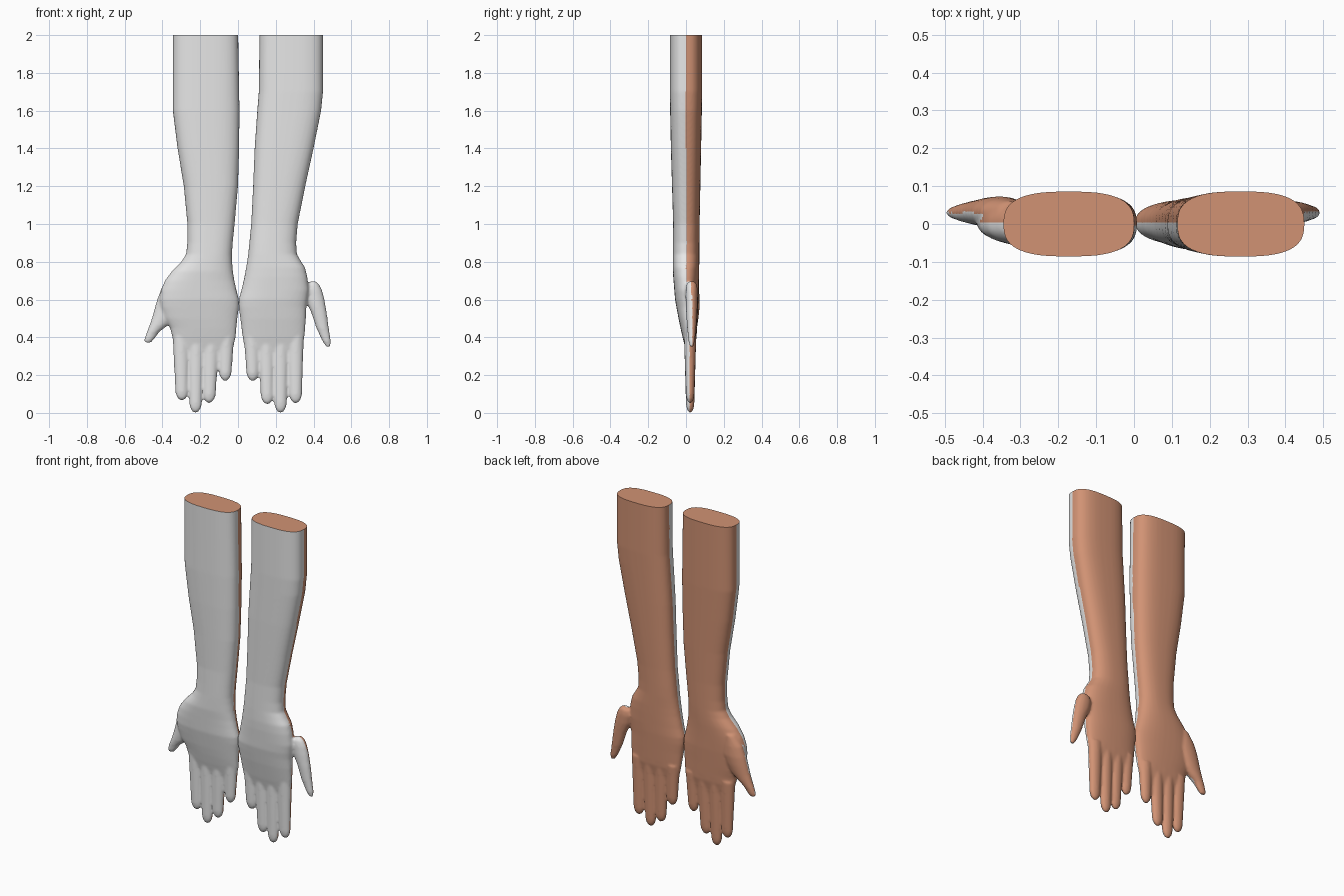
import bpy, bmesh, math

if "Cube" in bpy.data.objects:
    bpy.data.objects.remove(bpy.data.objects["Cube"])


def material(name, rgb):
    m = bpy.data.materials.new(name)
    m.use_nodes = True
    m.diffuse_color = (*rgb, 1)
    m.node_tree.nodes["Principled BSDF"].inputs["Base Color"].default_value = (*rgb, 1)
    return m


SKIN = material("warm tan", (0.64, 0.29, 0.175))
GREY = material("light grey", (0.80, 0.80, 0.80))
SIDES = 40


def depth(z):
    """Front and back y of the limb at height z."""
    keys = [(0.22, 0.01, 0.034), (0.32, 0.002, 0.042), (0.4, -0.018, 0.056), (0.48, -0.036, 0.06),
            (0.6, -0.058, 0.066), (0.75, -0.07, 0.07), (1, -0.068, 0.072),
            (1.4, -0.08, 0.08), (1.7, -0.086, 0.086), (2.1, -0.086, 0.086)]
    for (a, f0, b0), (b, f1, b1) in zip(keys, keys[1:]):
        if z <= b:
            t = max(0, (z - a) / (b - a))
            return f0 + (f1 - f0) * t, b0 + (b1 - b0) * t
    return keys[-1][1:]


def loft(bm, rows):
    """Closed skin over horizontal rounded sections (z, x0, x1, y centre, y radius, power)."""
    rings = []
    for z, x0, x1, yc, yr, power in rows:
        ring = []
        for i in range(SIDES):
            a = math.tau * i / SIDES
            c, s = math.cos(a), math.sin(a)
            x = math.copysign(abs(c) ** (2 / power), c)
            y = math.copysign(abs(s) ** (2 / power), s)
            ring.append(bm.verts.new(((x0 + x1) / 2 + x * (x1 - x0) / 2, yc + y * yr, z)))
        rings.append(ring)
    for r, q in zip(rings, rings[1:]):
        for i in range(SIDES):
            j = (i + 1) % SIDES
            bm.faces.new((r[i], r[j], q[j], q[i]))
    bm.faces.new(rings[0])
    bm.faces.new(rings[-1])


def limb(bm, outline):
    rows = []
    for z, x0, x1 in outline:
        f, b = depth(z)
        rows.append((z, x0, x1, (f + b) / 2, (b - f) / 2, 2.4 + 0.4 * min(1, max(0, z - 0.8))))
    loft(bm, rows)


def finger(bm, base_x, tip_x, tip_z, r):
    """Tapered finger with a rounded tip, rooted inside the palm."""
    rows = []
    top = 0.42
    for i in range(15):
        t = (i / 14) ** 2
        z = tip_z + (top - tip_z) * t
        w = r * (0.72 + 0.28 * t)
        d = z - tip_z
        cap = math.sqrt(max(0.01, 1 - (1 - min(1, d / 0.05)) ** 2))
        x = tip_x + (base_x - tip_x) * t
        rows.append((z, x - w * cap, x + w * cap, 0.022, (0.021 + 0.012 * t) * cap, 2))
    loft(bm, rows)


def thumb(bm, outline):
    loft(bm, [(z, x0, x1, 0.03, yr, 2) for z, x0, x1, yr in outline])


def finish(name, bm):
    """Fuse the parts into one soft skin, trim the top flat and colour front and back."""
    bmesh.ops.recalc_face_normals(bm, faces=bm.faces)
    mesh = bpy.data.meshes.new(name)
    bm.to_mesh(mesh)
    bm.free()
    ob = bpy.data.objects.new(name, mesh)
    bpy.context.collection.objects.link(ob)
    remesh = ob.modifiers.new("fuse", 'REMESH')
    remesh.mode = 'VOXEL'
    remesh.voxel_size = 0.0075
    soft = ob.modifiers.new("soften", 'SMOOTH')
    soft.factor, soft.iterations = 0.5, 5
    graph = bpy.context.evaluated_depsgraph_get()
    fused = bpy.data.meshes.new_from_object(ob.evaluated_get(graph))
    ob.modifiers.clear()
    fused.materials.clear()
    fused.materials.append(SKIN)
    fused.materials.append(GREY)

    bm = bmesh.new()
    bm.from_mesh(fused)
    cut = bmesh.ops.bisect_plane(bm, geom=bm.verts[:] + bm.edges[:] + bm.faces[:],
                                 plane_co=(0, 0, 2), plane_no=(0, 0, 1), clear_outer=True)
    rim = [e for e in cut["geom_cut"] if isinstance(e, bmesh.types.BMEdge)]
    bmesh.ops.contextual_create(bm, geom=rim)
    bmesh.ops.recalc_face_normals(bm, faces=bm.faces)
    bm.normal_update()
    for f in bm.faces:
        on_cap = f.calc_center_median().z > 1.9999
        f.material_index = 1 if f.normal.y < 0 and not on_cap else 0
    bm.to_mesh(fused)
    bm.free()
    ob.data = fused
    bpy.ops.object.select_all(action='DESELECT')
    ob.select_set(True)
    bpy.context.view_layer.objects.active = ob
    bpy.ops.object.shade_smooth_by_angle(angle=math.radians(50))


# Right arm: forearm and palm, thumb, four fingers
bm = bmesh.new()
limb(bm, [(2.06, -0.345, 0), (1.6, -0.345, 0.008), (1.4, -0.32, 0.006), (1.2, -0.287, 0),
          (1.0, -0.268, -0.018), (0.9, -0.268, -0.028), (0.84, -0.275, -0.032),
          (0.8, -0.30, -0.031), (0.75, -0.35, -0.027), (0.7, -0.387, -0.019),
          (0.65, -0.408, -0.008), (0.6, -0.415, 0.005), (0.56, -0.41, 0.005), (0.5, -0.39, -0.003),
          (0.45, -0.36, -0.008), (0.4, -0.348, -0.012), (0.32, -0.33, -0.03),
          (0.23, -0.31, -0.055)])
thumb(bm, [(0.72, -0.36, -0.29, 0.03), (0.66, -0.405, -0.28, 0.038), (0.6, -0.428, -0.28, 0.043),
           (0.55, -0.442, -0.30, 0.041), (0.5, -0.456, -0.33, 0.036), (0.46, -0.47, -0.375, 0.03),
           (0.43, -0.482, -0.415, 0.024), (0.39, -0.497, -0.444, 0.016),
           (0.372, -0.494, -0.46, 0.01)])
for spec in [(-0.302, -0.297, 0.065, 0.045), (-0.222, -0.225, 0.0, 0.044),
             (-0.142, -0.153, 0.052, 0.045), (-0.062, -0.068, 0.168, 0.043)]:
    finger(bm, *spec)
finish("right_arm", bm)

# Left arm: forearm and palm, thumb, four fingers
bm = bmesh.new()
limb(bm, [(2.06, 0.115, 0.45), (1.7, 0.11, 0.45), (1.6, 0.102, 0.44), (1.4, 0.088, 0.40),
          (1.2, 0.08, 0.356), (1.0, 0.07, 0.316), (0.9, 0.06, 0.308), (0.84, 0.054, 0.312),
          (0.8, 0.048, 0.335), (0.77, 0.043, 0.355), (0.72, 0.034, 0.367), (0.65, 0.018, 0.375),
          (0.6, 0.003, 0.368), (0.56, 0.003, 0.362), (0.5, 0.012, 0.36), (0.4, 0.024, 0.352),
          (0.32, 0.038, 0.335), (0.23, 0.062, 0.32)])
thumb(bm, [(0.697, 0.385, 0.412, 0.015), (0.68, 0.355, 0.43, 0.028), (0.65, 0.345, 0.445, 0.032),
           (0.6, 0.355, 0.458, 0.032), (0.53, 0.388, 0.47, 0.029), (0.45, 0.414, 0.481, 0.024),
           (0.38, 0.446, 0.492, 0.017), (0.35, 0.466, 0.49, 0.009)])
for spec in [(0.304, 0.305, 0.05, 0.045), (0.226, 0.225, 0.0, 0.044),
             (0.149, 0.155, 0.045, 0.045), (0.073, 0.078, 0.168, 0.043)]:
    finger(bm, *spec)
finish("left_arm", bm)
